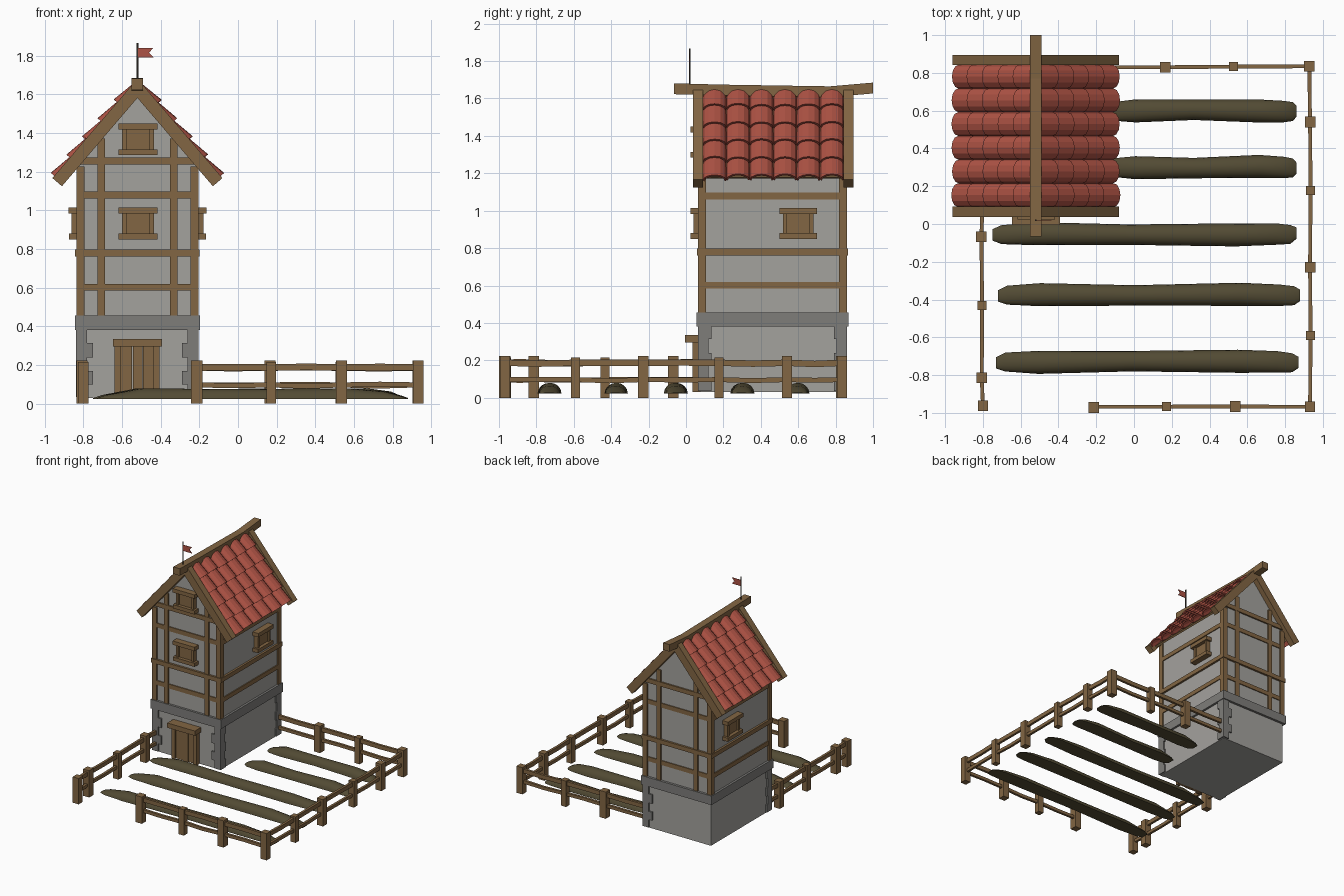
import bpy, bmesh, math, random
from mathutils import Vector

if "Cube" in bpy.data.objects:
    bpy.data.objects.remove(bpy.data.objects["Cube"])

random.seed(4)
CX = -0.52                       # tower centre line
X0, X1, Y0, Y1 = CX - 0.305, CX + 0.305, 0.075, 0.85   # wall faces
ANG = math.atan(1.17)            # roof pitch
CA, SA = math.cos(ANG), math.sin(ANG)


def material(name, col):
    m = bpy.data.materials.new(name)
    m.diffuse_color = (*col, 1)
    m.use_nodes = True
    m.node_tree.nodes["Principled BSDF"].inputs["Base Color"].default_value = m.diffuse_color
    return m


PLASTER = material("plaster grey", (0.37, 0.36, 0.34))
STONE = material("stone grey", (0.21, 0.205, 0.195))
WOOD = material("wood brown", (0.225, 0.132, 0.056))
TILE = material("tile red", (0.42, 0.085, 0.058))
SOIL = material("soil brown", (0.085, 0.07, 0.034))
IRON = material("dark pole", (0.06, 0.05, 0.04))


def finish(name, bm, mat):
    bmesh.ops.recalc_face_normals(bm, faces=bm.faces)
    me = bpy.data.meshes.new(name)
    bm.to_mesh(me)
    bm.free()
    me.materials.append(mat)
    ob = bpy.data.objects.new(name, me)
    bpy.context.collection.objects.link(ob)
    return ob


def loft(bm, rings, cap=True):
    """Join rings of points into a closed tube."""
    vs = [[bm.verts.new(p) for p in r] for r in rings]
    n = len(vs[0])
    for a, b in zip(vs, vs[1:]):
        for i in range(n):
            bm.faces.new((a[i], a[(i + 1) % n], b[(i + 1) % n], b[i]))
    if cap:
        bm.faces.new(vs[0])
        bm.faces.new(vs[-1])


def boxes(name, mat, items):
    """Boxes given as (x0, x1, y0, y1, z0, z1)."""
    bm = bmesh.new()
    for x0, x1, y0, y1, z0, z1 in items:
        loft(bm, [[(x0, y0, z), (x1, y0, z), (x1, y1, z), (x0, y1, z)] for z in (z0, z1)])
    return finish(name, bm, mat)


def roof_pt(side, s, n, y):
    """Point s down the slope, n above it."""
    return (CX + side * (s * CA + n * SA), y, 1.63 - s * SA + n * CA)


# stone ground floor, band and corner stones
boxes("ground_floor", PLASTER, [(X0, X1, Y0, Y1, 0.03, 0.39)])
boxes("stone_band", STONE, [(X0 - 0.018, X1 + 0.018, Y0 - 0.018, Y1 + 0.02, 0.38, 0.455)])
quoins = []
for sx, sy in ((-1, -1), (1, -1), (1, 1)):
    for i, (z0, z1) in enumerate(((0.035, 0.1), (0.1, 0.17), (0.17, 0.24), (0.24, 0.315), (0.315, 0.385))):
        a, b = (0.075, 0.045) if i % 2 else (0.045, 0.06)
        xo, yo = (X1 + 0.012, X1 - a) if sx > 0 else (X0 - 0.012, X0 + a)
        y0, y1 = (Y0 - 0.012, Y0 + b) if sy < 0 else (Y1 - b, Y1 + 0.012)
        quoins.append((min(xo, yo), max(xo, yo), y0, y1, z0, z1))
boxes("corner_stones", STONE, quoins)

# upper floors with gables
bm = bmesh.new()
prof = [(X0, 0.44), (X1, 0.44), (X1, 1.243), (CX, 1.6), (X0, 1.243)]
loft(bm, [[(x, y, z) for x, z in prof] for y in (Y0, Y1)])
finish("upper_walls", bm, PLASTER)

# timber frame
P = 0.011
posts = []
for x in (X0 - P, X1 + P - 0.042):
    for y in (Y0 - P, Y1 + P - 0.042):
        posts.append((x, x + 0.042, y, y + 0.042, 0.455, 1.225))
boxes("corner_posts", WOOD, posts)
studs = []
for s in (-1, 1):
    for y0, y1, dx in ((Y0 - P, Y0 + 0.02, 0.187), (Y1 - 0.02, Y1 + P, 0.17)):
        x = CX + s * dx
        studs.append((x - 0.019, x + 0.019, y0, y1, 0.455, 1.37))
boxes("wall_studs", WOOD, studs)
rails = []
for z, p in ((0.602, 0.008), (0.779, 0.017), (1.079, 0.008), (1.255, 0.013)):
    za, zb = z - 0.018, z + 0.018
    rails += [(X0 - p, X1 + p, Y0 - p, Y0 + 0.02, za, zb), (X0 - p, X1 + p, Y1 - 0.02, Y1 + p, za, zb)]
    if z < 1.2:
        rails += [(X0 - p, X0 + 0.02, Y0 - p, Y1 + p, za, zb), (X1 - 0.02, X1 + p, Y0 - p, Y1 + p, za, zb)]
boxes("wall_beams", WOOD, rails)


# windows: (u0, u1, outward depth, z0, z1) around the window centre
PARTS = [(-0.1, 0.1, 0.052, 0.132, 0.164), (-0.1, 0.1, 0.05, 0, 0.03), (-0.082, -0.06, 0.036, 0.03, 0.132),
         (0.06, 0.082, 0.036, 0.03, 0.132), (-0.06, 0.06, 0.022, 0.03, 0.132)]


def window(name, c, z, wall):
    out = []
    for u0, u1, d, z0, z1 in PARTS:
        if wall == "front":
            out.append((c + u0, c + u1, Y0 - d, Y0 + 0.01, z + z0, z + z1))
        elif wall == "right":
            out.append((X1 - 0.01, X1 + d, c + u0, c + u1, z + z0, z + z1))
        else:
            out.append((X0 - d, X0 + 0.01, c + u0, c + u1, z + z0, z + z1))
    boxes(name, WOOD, out)


window("front_window", -0.517, 0.85, "front")
window("gable_window", -0.517, 1.285, "front")
window("right_window", 0.6, 0.85, "right")
window("left_window", 0.6, 0.85, "left")

# door of planks with lintel
boxes("door", WOOD, [(-0.638, -0.605, 0.035, 0.08, 0.03, 0.3), (-0.438, -0.405, 0.035, 0.08, 0.03, 0.3),
                     (-0.605, -0.547, 0.052, 0.08, 0.03, 0.3), (-0.543, -0.495, 0.048, 0.08, 0.03, 0.3),
                     (-0.491, -0.438, 0.052, 0.08, 0.03, 0.3)])
boxes("door_lintel", WOOD, [(-0.647, -0.393, -0.005, 0.08, 0.295, 0.335)])

# roof deck and barge boards
for name, items in (("roof_deck", [(0, 0.585, -0.022, -0.006, 0.07, 0.86)]),
                    ("barge_boards", [(0, 0.638, -0.032, 0.033, 0.038, 0.092), (0, 0.638, -0.032, 0.033, 0.842, 0.895)])):
    bm = bmesh.new()
    for side in (-1, 1):
        for s0, s1, n0, n1, y0, y1 in items:
            loft(bm, [[roof_pt(side, s, n, y) for s, n in ((s0, n0), (s1, n0), (s1, n1), (s0, n1))] for y in (y0, y1)])
    finish(name, bm, WOOD)

# barrel tiles: 5 rows of 6 on each side
ROWS, COLS, W, PITCH = 5, 6, 0.1255, 0.124
bm = bmesh.new()
for side in (-1, 1):
    for r in range(ROWS):
        for c in range(COLS):
            yc = 0.09 + W * (c + 0.5)
            s1 = PITCH * (r + 1) + random.uniform(-0.004, 0.004)
            s0 = max(0, PITCH * r - 0.012)
            rings = []
            for s, base in ((s0, -0.012), (s1, 0.01)):
                arc = [(math.cos(math.pi * k / 6), math.sin(math.pi * k / 6)) for k in range(7)]
                outer = [roof_pt(side, s, base + 0.046 * b, yc + a * W * 0.5) for a, b in arc]
                inner = [roof_pt(side, s, base - 0.008 + 0.042 * b, yc + a * W * 0.44) for a, b in reversed(arc)]
                rings.append(outer + inner)
            loft(bm, rings)
finish("roof_tiles", bm, TILE)


def beam(bm, pts, w, h):
    """Bar of rectangular section along a wavy path."""
    d = (Vector(pts[-1]) - Vector(pts[0])).normalized()
    sd = Vector((-d.y, d.x, 0)).normalized() * w / 2
    up = Vector((0, 0, h / 2))
    loft(bm, [[Vector(p) + sd * a + up * b for a, b in ((-1, -1), (1, -1), (1, 1), (-1, 1))] for p in pts])


# sagging ridge beam
bm = bmesh.new()
beam(bm, [(CX, -0.065, 1.652), (CX, 0.2, 1.645), (CX, 0.77, 1.636), (CX, 1.0, 1.656)], 0.06, 0.058)
finish("ridge_beam", bm, WOOD)

# flag on the ridge
bm = bmesh.new()
loft(bm, [[(CX + 0.005 * math.cos(k * math.pi / 3), 0.02 + 0.005 * math.sin(k * math.pi / 3), z) for k in range(6)]
          for z in (1.66, 1.866)])
finish("flag_pole", bm, IRON)
bm = bmesh.new()
flag = [(CX, 1.79), (-0.437, 1.79), (-0.46, 1.815), (-0.437, 1.84), (CX, 1.84)]
loft(bm, [[(x, y, z) for x, z in flag] for y in (0.018, 0.022)])
finish("flag", bm, TILE)

# fence: post positions along each run, plus open rail ends at the tower
RUNS = [("back", [(-0.215, 0.83), (0.165, 0.83), (0.527, 0.833), (0.928, 0.835)], 1),
        ("right", [(0.928, 0.835), (0.932, 0.54), (0.935, 0.177), (0.932, -0.228), (0.935, -0.59), (0.932, -0.968)], 1),
        ("front", [(0.932, -0.968), (0.535, -0.966), (0.172, -0.967), (-0.213, -0.967)], 1),
        ("left", [(-0.803, 0.08), (-0.808, -0.067), (-0.804, -0.432), (-0.806, -0.815), (-0.8, -0.962)], 1)]
for name, pts, first in RUNS:
    bm = bmesh.new()
    for z, h in ((0.187, 0.034), (0.097, 0.026)):
        path = []
        for a, b in zip(pts, pts[1:]):
            path += [(*a, z), ((a[0] + b[0]) / 2, (a[1] + b[1]) / 2, z + random.uniform(-0.007, 0.004))]
        beam(bm, path + [(*pts[-1], z)], 0.02, h)
    finish(name + "_fence_rails", bm, WOOD)
    items = []
    for i, (x, y) in enumerate(pts[first:]):
        w = 0.028 if i % 2 == 0 else 0.024
        w = 0.027 if (x, y) in (pts[-1],) else w
        top = 0.222 if i % 2 == 0 else 0.215
        items.append((x - w, x + w, y - w, y + w, 0.0, top))
    if name == "front":
        items[-1] = (-0.242, -0.184, -1.0, -0.942, 0, 0.222)
    boxes(name + "_fence_posts", WOOD, items)

# garden soil rows with tapered ends
ROW = [(-0.13, 0.86, 0.6), (-0.13, 0.86, 0.3), (-0.75, 0.86, -0.053), (-0.72, 0.88, -0.377), (-0.73, 0.87, -0.73)]
for i, (a, b, y) in enumerate(ROW):
    bm = bmesh.new()
    rings = []
    for t, wy, hz in ((0, 0.03, 0.006), (0.03, 0.05, 0.022), (0.14, 0.061, 0.056), (0.45, 0.054, 0.052),
                      (0.8, 0.061, 0.057), (0.93, 0.057, 0.04), (0.98, 0.05, 0.018), (1, 0.03, 0.006)):
        x = a + (b - a) * t
        dy = random.uniform(-0.005, 0.005)
        rings.append([(x, y + dy + wy * math.cos(math.pi * k / 8), 0.023 + hz * math.sin(math.pi * k / 8))
                      for k in range(9)])
    loft(bm, rings)
    ob = finish("soil_row_%d" % (i + 1), bm, SOIL)
    for p in ob.data.polygons:
        p.use_smooth = len(p.vertices) == 4 and p.normal.z > -0.5
    ob.data.set_sharp_from_angle(angle=math.radians(40))
